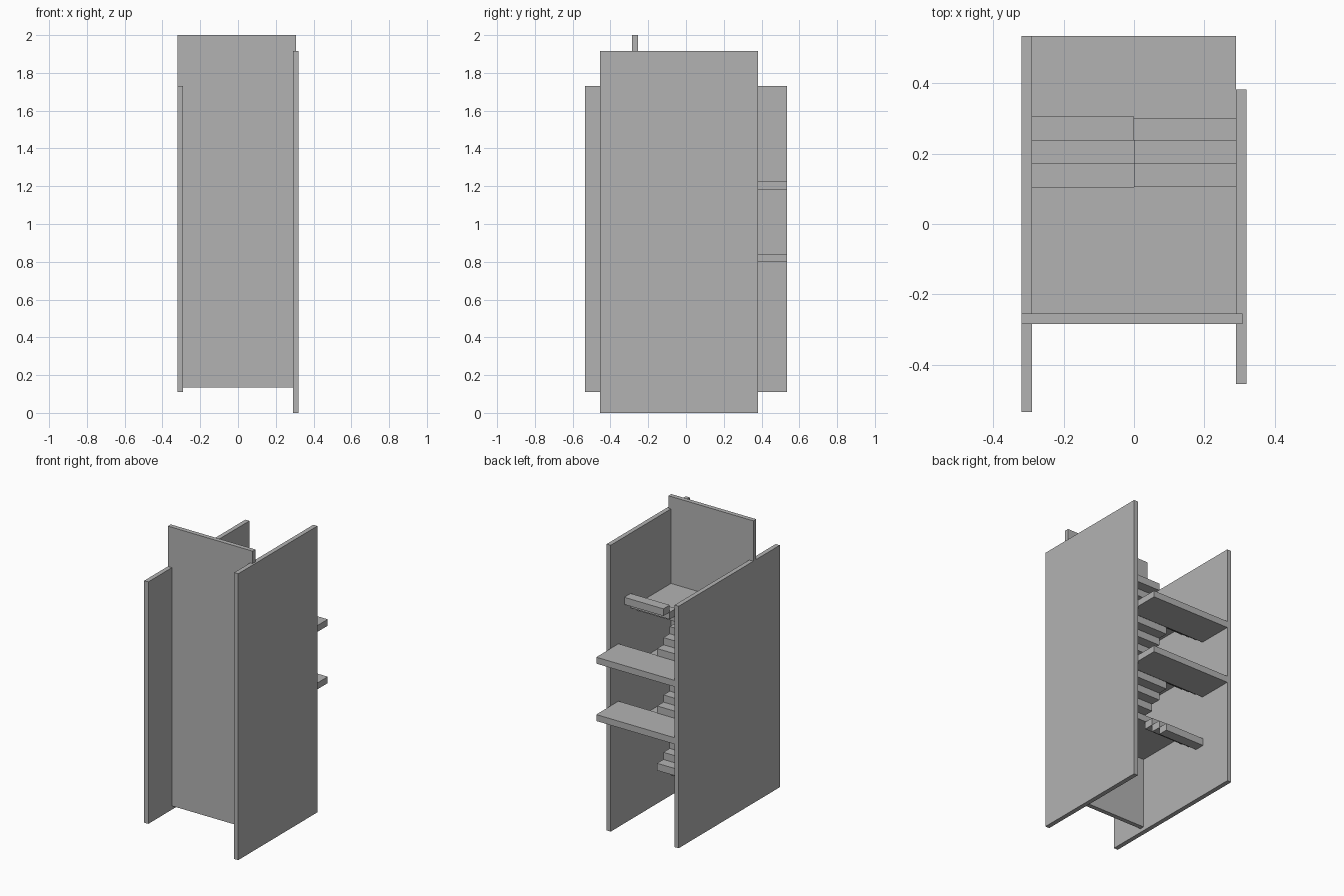
import bpy

cube = bpy.data.objects.get("Cube")
if cube:
    bpy.data.objects.remove(cube, do_unlink=True)

grey = bpy.data.materials.new("plain grey")
grey.use_nodes = True
colour = (0.45, 0.45, 0.45, 1)
grey.diffuse_color = colour
grey.node_tree.nodes["Principled BSDF"].inputs["Base Color"].default_value = colour


def box(name, x, y, z):
    """Box spanning the given (low, high) range on each axis."""
    bpy.ops.mesh.primitive_cube_add(size=1)
    ob = bpy.context.object
    ob.name = name
    ob.location = [(lo + hi) / 2 for lo, hi in (x, y, z)]
    ob.scale = [hi - lo for lo, hi in (x, y, z)]
    bpy.ops.object.transform_apply(location=True, rotation=False, scale=True)
    ob.data.materials.append(grey)
    return ob


RISE = 0.048
TREAD = 0.067
SLAB = 0.043
STOREY = 8 * RISE
INNER = 0.29
FLOOR_EDGE = 0.105
FIRST_FLOOR = 0.65

# Shaft walls
box("right_wall", (INNER, 0.32), (-0.455, 0.382), (0, 1.917))
box("left_wall", (-0.32, -INNER), (-0.535, 0.535), (0.11, 1.73))
box("front_wall", (-0.32, 0.308), (-0.285, -0.255), (0.135, 2))


def flight(name, x, base, count, rising_back):
    """Row of solid steps between a floor and the half landing."""
    for i in range(count):
        slot = i if rising_back else 2 - i
        y = FLOOR_EDGE + slot * TREAD
        z = base + i * RISE
        box(f"{name}_step_{i + 1}", x, (y, y + TREAD), (z, z + RISE))


# Floors, half landings and the two flights of each storey
for level in range(3):
    top = FIRST_FLOOR + level * STOREY
    last = level == 2
    box(f"floor_{level + 1}", (-INNER, INNER), (-0.255, FLOOR_EDGE), (top - SLAB, top))
    flight(f"left_flight_{level + 1}", (-INNER, 0), top - STOREY / 2, 3, False)
    flight(f"right_flight_{level + 1}", (0, INNER), top, 2 if last else 3, True)
    if not last:
        landing = top + STOREY / 2
        box(f"half_landing_{level + 1}", (-INNER, INNER), (0.3, 0.535),
            (landing - SLAB, landing))
